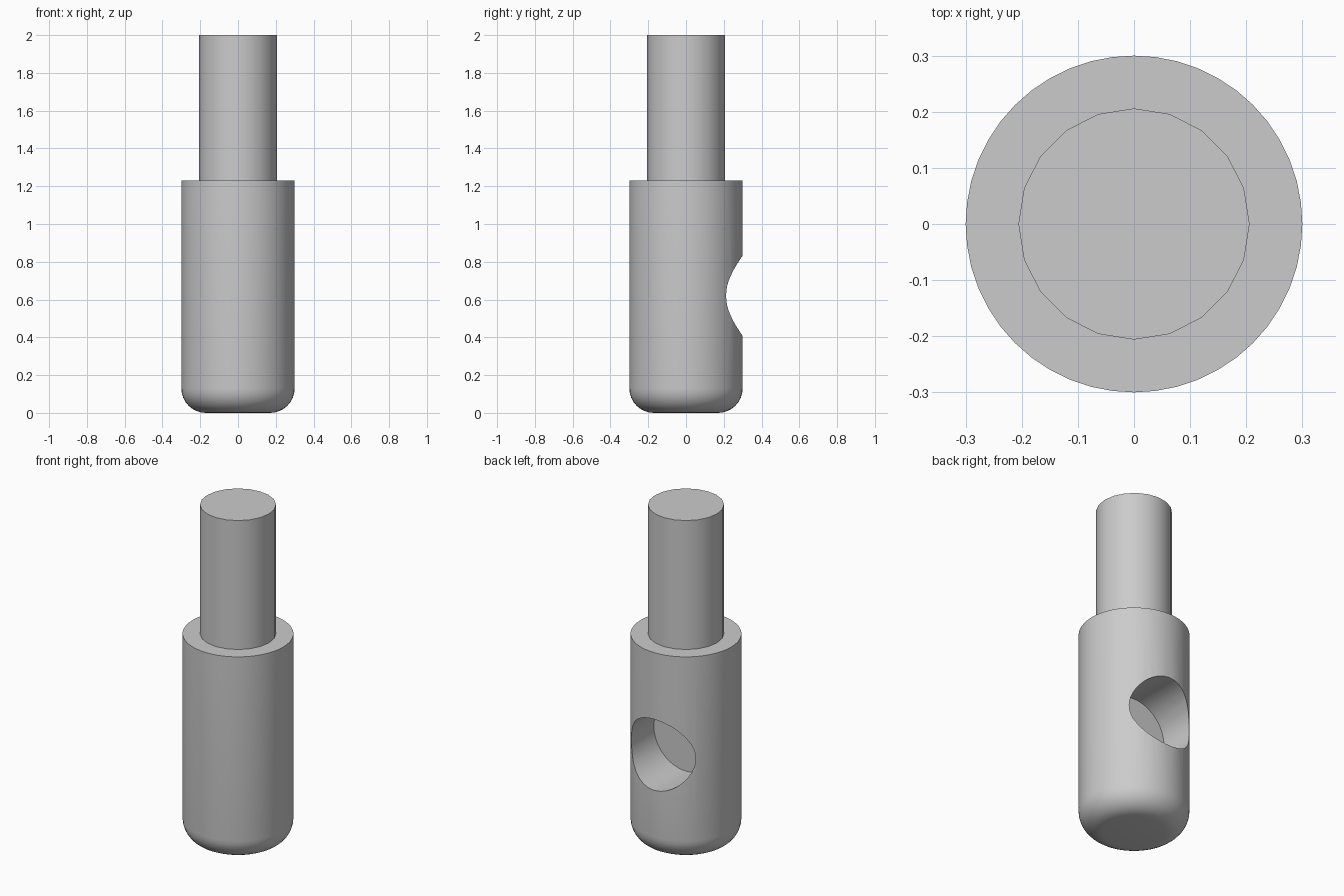
import bpy, bmesh, math
from mathutils import Matrix

cube = bpy.data.objects.get("Cube")
if cube:
    bpy.data.objects.remove(cube, do_unlink=True)

BODY_R, BODY_TOP, FILLET = 0.3, 1.23, 0.13
SHAFT_R, TOP = 0.206, 2.0
HOLE_R, HOLE_Z = 0.212, 0.62

grey = bpy.data.materials.new("light_grey")
grey.use_nodes = True
colour = (0.6, 0.6, 0.6, 1)
grey.diffuse_color = colour
grey.node_tree.nodes["Principled BSDF"].inputs["Base Color"].default_value = colour


def add_object(name, bm):
    """Turn a bmesh into a grey object."""
    bmesh.ops.recalc_face_normals(bm, faces=bm.faces)
    mesh = bpy.data.meshes.new(name)
    bm.to_mesh(mesh)
    bm.free()
    mesh.materials.append(grey)
    obj = bpy.data.objects.new(name, mesh)
    bpy.context.collection.objects.link(obj)
    return obj


def cylinder(radius, depth, sides, matrix):
    bm = bmesh.new()
    bmesh.ops.create_cone(bm, cap_ends=True, segments=sides, radius1=radius,
                          radius2=radius, depth=depth, matrix=matrix)
    return bm


def smooth(obj):
    bpy.ops.object.select_all(action='DESELECT')
    obj.select_set(True)
    bpy.context.view_layer.objects.active = obj
    bpy.ops.object.shade_smooth_by_angle(angle=math.radians(35))


# Thick body with a rounded lower rim
bm = cylinder(BODY_R, BODY_TOP, 48, Matrix.Translation((0, 0, BODY_TOP / 2)))
rim = [e for e in bm.edges if all(v.co.z < 0.01 for v in e.verts)]
bmesh.ops.bevel(bm, geom=rim, offset=FILLET, segments=8, profile=0.5,
                affect='EDGES')
body = add_object("body", bm)

# Blind round hole in the back, flat floor on the body's axis
place = Matrix.Translation((0, 0.25, HOLE_Z)) @ Matrix.Rotation(math.pi / 2, 4, 'X')
cutter = add_object("hole_cutter", cylinder(HOLE_R, 0.5, 48, place))
cutter.hide_render = True
cut = body.modifiers.new("hole", 'BOOLEAN')
cut.operation = 'DIFFERENCE'
cut.solver = 'EXACT'
cut.object = cutter
bpy.context.view_layer.objects.active = body
bpy.ops.object.modifier_apply(modifier=cut.name)
bpy.data.objects.remove(cutter, do_unlink=True)
smooth(body)

# Thin shaft standing on the body
length = TOP - BODY_TOP
shaft = add_object("shaft", cylinder(SHAFT_R, length, 20,
                   Matrix.Translation((0, 0, BODY_TOP + length / 2))))
smooth(shaft)
